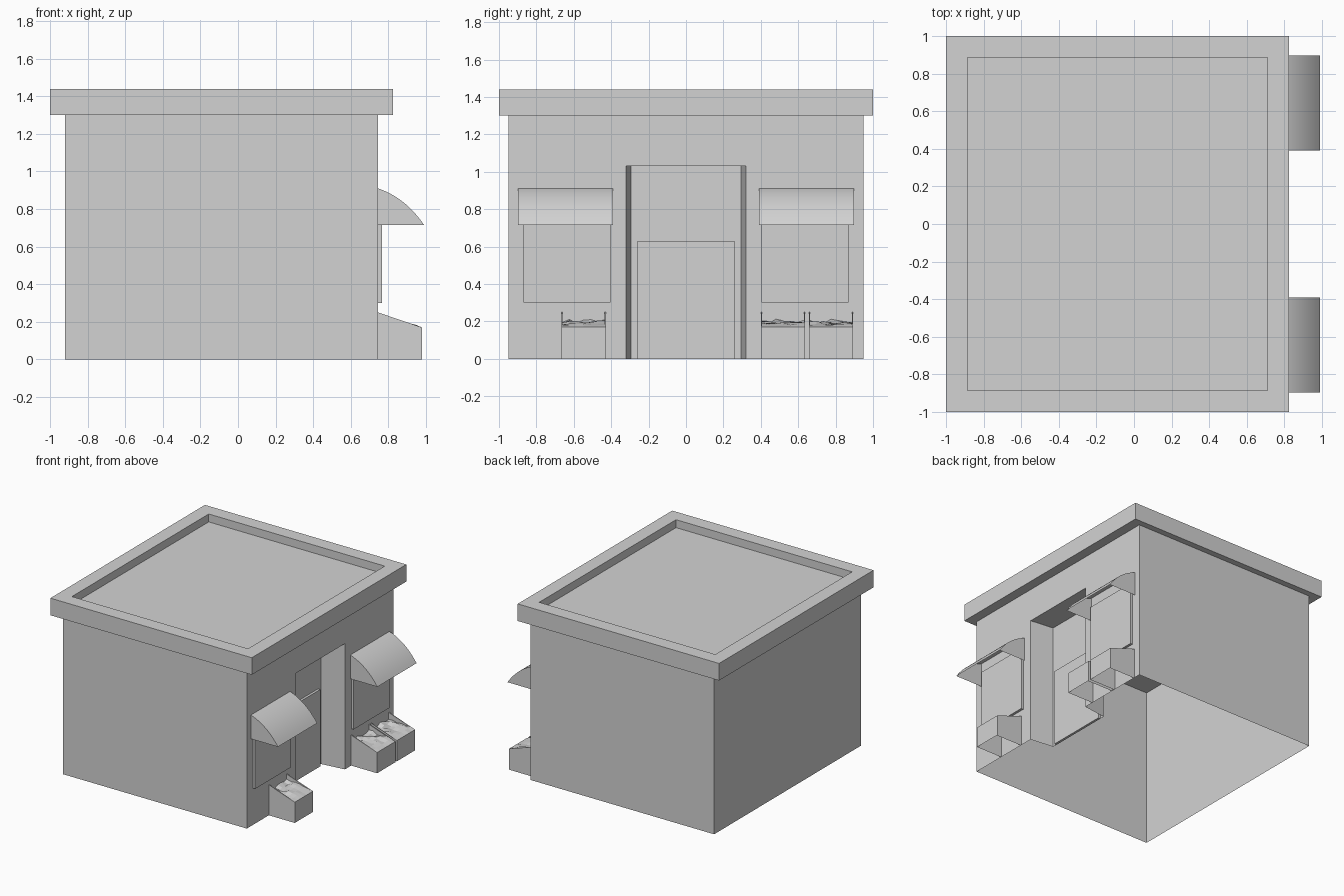
import bpy, bmesh, math, random
from mathutils import Vector

random.seed(4)
if "Cube" in bpy.data.objects:
    bpy.data.objects.remove(bpy.data.objects["Cube"], do_unlink=True)

WALL = 0.745      # shop front plane
BACK = -0.92
SIDE = 0.95
EAVE = 1.30

grey = bpy.data.materials.new("plain_grey")
grey.use_nodes = True
grey.diffuse_color = (0.65, 0.65, 0.65, 1)
grey.node_tree.nodes["Principled BSDF"].inputs["Base Color"].default_value = (0.65, 0.65, 0.65, 1)


def finish(name, bm):
    mesh = bpy.data.meshes.new(name)
    bm.to_mesh(mesh)
    bm.free()
    mesh.materials.append(grey)
    obj = bpy.data.objects.new(name, mesh)
    bpy.context.collection.objects.link(obj)
    return obj


def box_mesh(lo, hi):
    bm = bmesh.new()
    bmesh.ops.create_cube(bm, size=1)
    lo, hi = Vector(lo), Vector(hi)
    for v in bm.verts:
        v.co = (lo + hi) / 2 + v.co * (hi - lo)
    return bm


def face(bm, points):
    return bm.faces.new([bm.verts.new(p) for p in points])


# Walls: hollow shell, with a splayed entrance set into the shop front
bm = bmesh.new()
arch = [(-0.32, 0), (-0.32, 1.03), (0.32, 1.03), (0.32, 0)]
outer = [(WALL, y, z) for y, z in arch]
inner = [(WALL - 0.2, math.copysign(0.295, y), z) for y, z in arch]
face(bm, [(WALL, -SIDE, 0)] + outer
     + [(WALL, SIDE, 0), (WALL, SIDE, EAVE), (WALL, -SIDE, EAVE)])
for i in range(3):
    face(bm, [outer[i], inner[i], inner[i + 1], outer[i + 1]])
face(bm, inner[::-1])
plan = [(WALL, SIDE), (BACK, SIDE), (BACK, -SIDE), (WALL, -SIDE)]
for (xa, ya), (xb, yb) in zip(plan, plan[1:]):
    face(bm, [(xa, ya, 0), (xb, yb, 0), (xb, yb, EAVE), (xa, ya, EAVE)])
bmesh.ops.remove_doubles(bm, verts=bm.verts, dist=0.0001)
finish("walls", bm)

# Roof slab with a sunken centre
bm = box_mesh((-1, -1, EAVE), (0.825, 1, 1.44))
top = max(bm.faces, key=lambda f: f.calc_center_median().z)
bmesh.ops.inset_region(bm, faces=[top], thickness=0.162)
sunk = bmesh.ops.extrude_discrete_faces(bm, faces=[top])["faces"][0]
for v in sunk.verts:
    v.co.z -= 0.065
finish("roof", bm)

# Door panel
finish("door", box_mesh((WALL - 0.2, -0.258, 0), (WALL - 0.18, 0.258, 0.63)))


# Windows with curved awnings, one on each side of the entrance
def awning(name, y0, y1):
    start, bend, end = Vector((WALL, 0.91)), Vector((0.892, 0.86)), Vector((0.99, 0.715))
    steps = 12
    arc = []
    for i in range(steps + 1):
        t = i / steps
        arc.append((1 - t) ** 2 * start + 2 * t * (1 - t) * bend + t * t * end)
    bm = bmesh.new()
    rows = [[bm.verts.new((p.x, y, p.y)) for p in arc] for y in (y0, y1)]
    for i in range(steps):
        f = bm.faces.new([rows[0][i], rows[0][i + 1], rows[1][i + 1], rows[1][i]])
        f.smooth = True
    # Flat end caps, open underneath
    corner = (WALL, 0.715)
    for y, flip in ((y0, True), (y1, False)):
        pts = [(p.x, y, p.y) for p in arc] + [(corner[0], y, corner[1])]
        face(bm, pts[::-1] if flip else pts)
    bmesh.ops.recalc_face_normals(bm, faces=bm.faces)
    if sum(f.normal.z for f in bm.faces) < 0:
        bmesh.ops.reverse_faces(bm, faces=bm.faces)
    for f in bm.faces:
        if len(f.verts) > 4:
            want = -1 if f.calc_center_median().y < (y0 + y1) / 2 else 1
            if f.normal.y * want < 0:
                f.normal_flip()
    finish(name, bm)


for name, s in (("right", -1), ("left", 1)):
    ya, yb = sorted((s * 0.405, s * 0.87))
    finish(name + "_window", box_mesh((WALL, ya, 0.30), (WALL + 0.02, yb, 0.82)))
    ya, yb = sorted((s * 0.39, s * 0.897))
    awning(name + "_awning", ya, yb)


# Display crates: thin sloping sides, low front, uneven goods on top
def crate(name, y0, y1):
    front, low, high, thick = 0.98, 0.17, 0.25, 0.006
    bm = bmesh.new()
    side = [(WALL, 0), (front, 0), (front, low), (WALL, high)]
    for ya, yb in ((y0, y0 + thick), (y1 - thick, y1)):
        a = [(x, ya, z) for x, z in side]
        b = [(x, yb, z) for x, z in side]
        face(bm, a)
        face(bm, b[::-1])
        for i in (1, 2):
            face(bm, [a[i], b[i], b[i + 1], a[i + 1]][::-1])
    face(bm, [(front, y0, 0), (front, y1, 0), (front, y1, low), (front, y0, low)])
    finish(name, bm)

    bm = bmesh.new()
    bmesh.ops.create_grid(bm, x_segments=6, y_segments=6, size=0.5)
    for v in bm.verts:
        depth = 0.5 - v.co.x
        bump = random.uniform(-0.012, 0.012) if depth > 0.05 else 0
        v.co = (front - depth * (front - WALL),
                (y0 + y1) / 2 + v.co.y * (y1 - y0 - thick),
                low + 0.03 * depth ** 0.5 + bump * min(1, depth * 2))
    finish(name + "_goods", bm)


for name, y in (("right_crate", -0.547), ("left_inner_crate", 0.519), ("left_outer_crate", 0.775)):
    crate(name, y - 0.118, y + 0.118)
